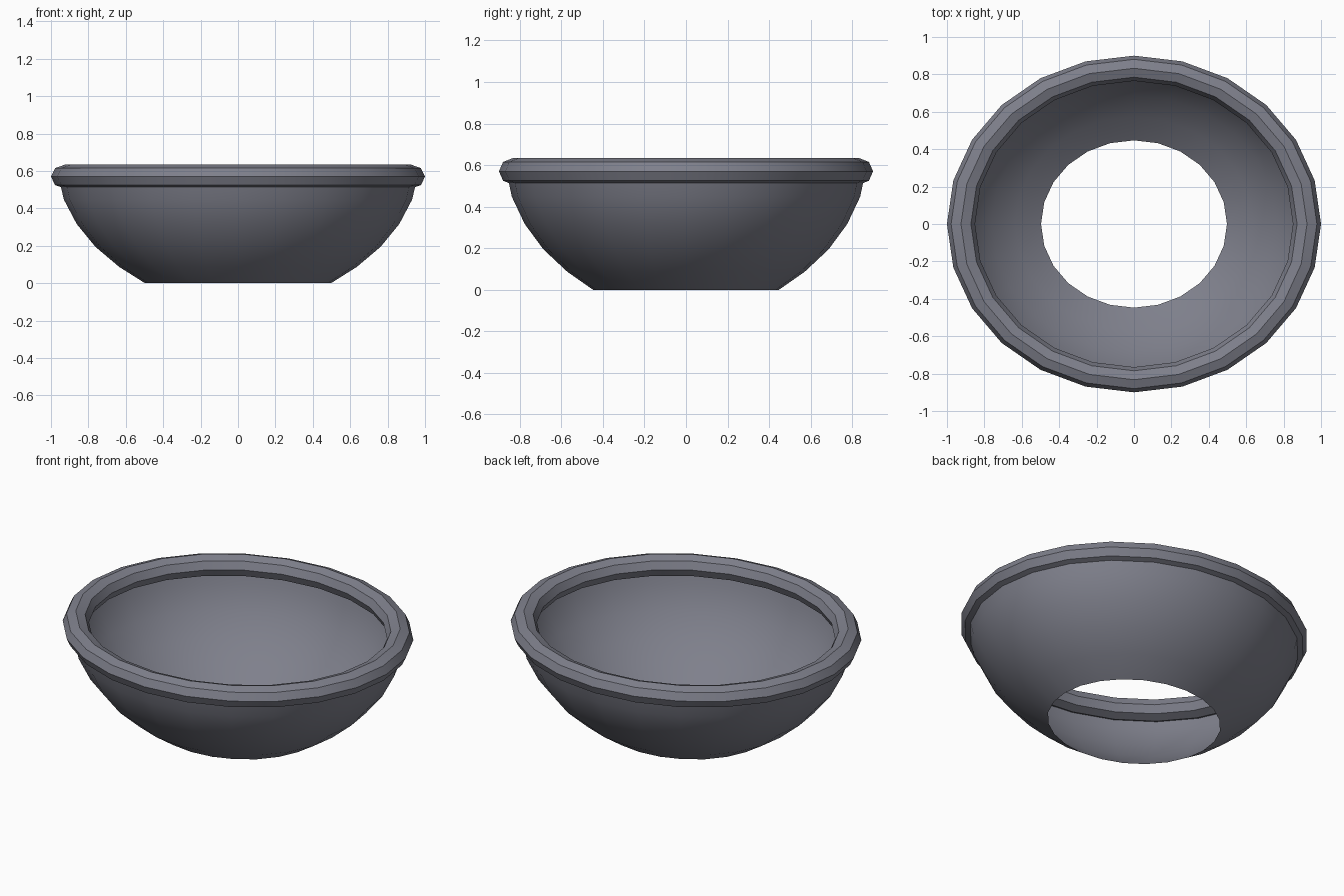
import bpy
import bmesh
import math

cube = bpy.data.objects.get("Cube")
if cube:
    bpy.data.objects.remove(cube, do_unlink=True)

SEGMENTS = 24
DEPTH = 0.9  # the bowl is slightly oval: y radius / x radius

grey = bpy.data.materials.new("slate grey")
grey.use_nodes = True
colour = (0.21, 0.215, 0.26, 1)
grey.diffuse_color = colour
grey.node_tree.nodes["Principled BSDF"].inputs["Base Color"].default_value = colour


def lathe(name, profile, closed=False):
    """Revolve (radius, height) points about z into an oval surface."""
    bm = bmesh.new()
    rings = []
    for r, z in profile:
        angles = [math.tau * i / SEGMENTS for i in range(SEGMENTS)]
        rings.append([bm.verts.new((r * math.cos(a), DEPTH * r * math.sin(a), z))
                      for a in angles])
    pairs = list(zip(rings, rings[1:]))
    if closed:
        pairs.append((rings[-1], rings[0]))
    for low, high in pairs:
        for i in range(SEGMENTS):
            j = (i + 1) % SEGMENTS
            bm.faces.new((low[i], low[j], high[j], high[i]))
    mesh = bpy.data.meshes.new(name)
    bm.to_mesh(mesh)
    bm.free()
    mesh.materials.append(grey)
    obj = bpy.data.objects.new(name, mesh)
    bpy.context.collection.objects.link(obj)
    bpy.ops.object.select_all(action="DESELECT")
    obj.select_set(True)
    bpy.context.view_layer.objects.active = obj
    bpy.ops.object.shade_smooth_by_angle(angle=math.radians(30))
    return obj


# Thin curved wall, open at the bottom, its top edge tucked into the rim
lathe("bowl_wall", [(0.497, 0), (0.635, 0.087), (0.762, 0.194), (0.862, 0.316),
                    (0.931, 0.447), (0.96, 0.57)])

# Eight-sided rounded rim
rim_profile = [(0.925 + 0.075 * math.cos(math.tau * k / 8),
                0.57 + 0.064 * math.sin(math.tau * k / 8)) for k in range(8)]
lathe("rim", rim_profile, closed=True)
